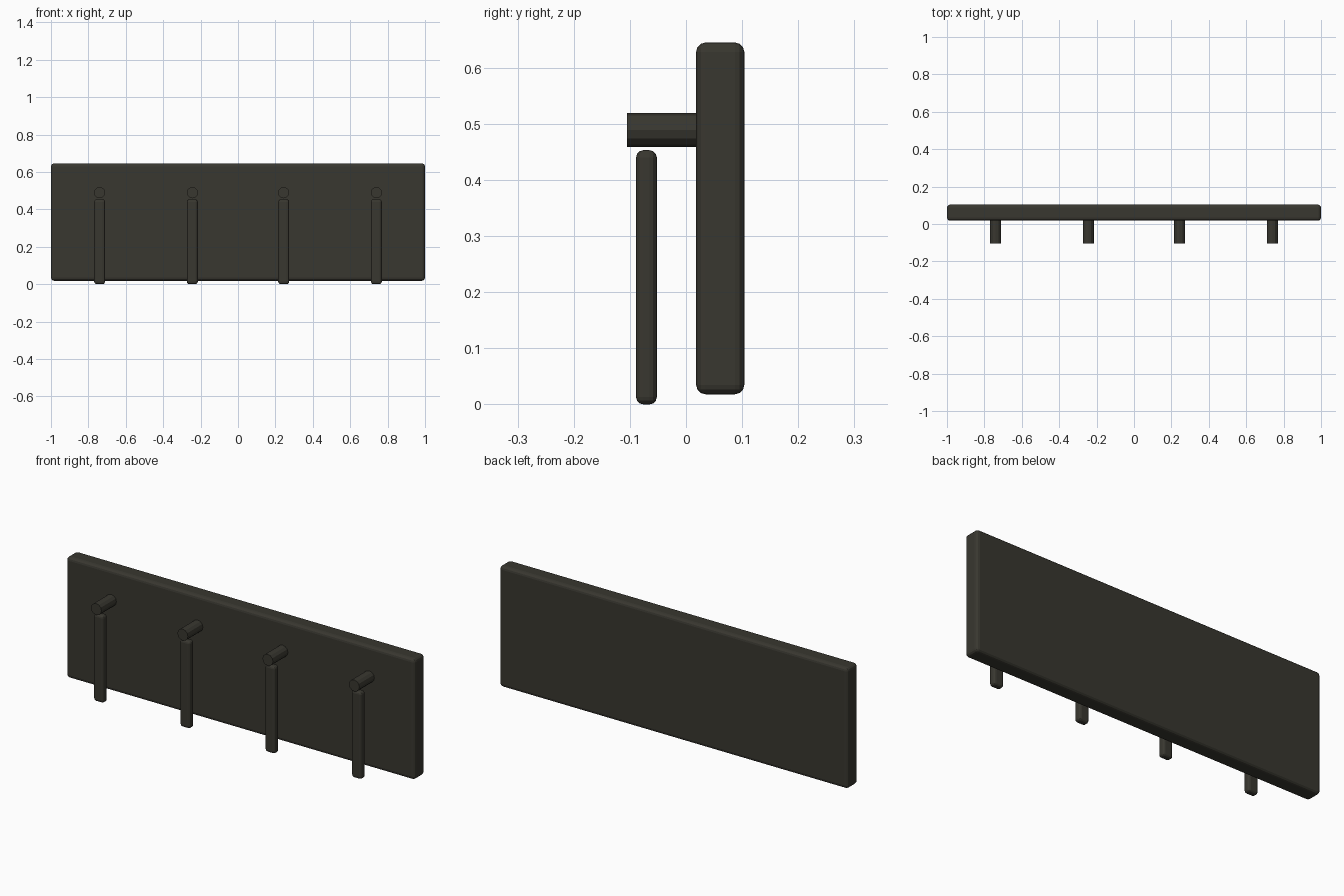
import bpy
import math

cube = bpy.data.objects.get("Cube")
if cube:
    bpy.data.objects.remove(cube, do_unlink=True)

# Dark olive-grey finish shared by every part
finish = bpy.data.materials.new("dark_bronze")
finish.use_nodes = True
COLOUR = (0.04, 0.038, 0.029, 1)
finish.diffuse_color = COLOUR
finish.node_tree.nodes["Principled BSDF"].inputs["Base Color"].default_value = COLOUR


def finish_part(name):
    obj = bpy.context.object
    obj.name = obj.data.name = name
    obj.data.materials.append(finish)
    return obj


def rounded_box(name, low, high, radius, segments):
    centre = [(a + b) / 2 for a, b in zip(low, high)]
    bpy.ops.mesh.primitive_cube_add(size=1, location=centre)
    obj = finish_part(name)
    obj.scale = [b - a for a, b in zip(low, high)]
    bpy.ops.object.transform_apply(location=False, rotation=False, scale=True)
    bevel = obj.modifiers.new("rounded_edges", 'BEVEL')
    bevel.width = radius
    bevel.segments = segments
    return obj


# Wall board
rounded_box("back_board", (-1, 0.018, 0.018), (1, 0.104, 0.645), 0.017, 3)

# Four pegs, each with a flat bar hanging below it
for i, x in enumerate((-0.74, -0.244, 0.244, 0.74), 1):
    front, back = -0.105, 0.03
    bpy.ops.mesh.primitive_cylinder_add(
        vertices=12, radius=0.03, depth=back - front,
        location=(x, (front + back) / 2, 0.489), rotation=(math.pi / 2, 0, 0))
    finish_part(f"peg_{i}")
    rounded_box(f"hanging_bar_{i}", (x - 0.029, -0.089, 0),
                (x + 0.029, -0.052, 0.453), 0.013, 3)
